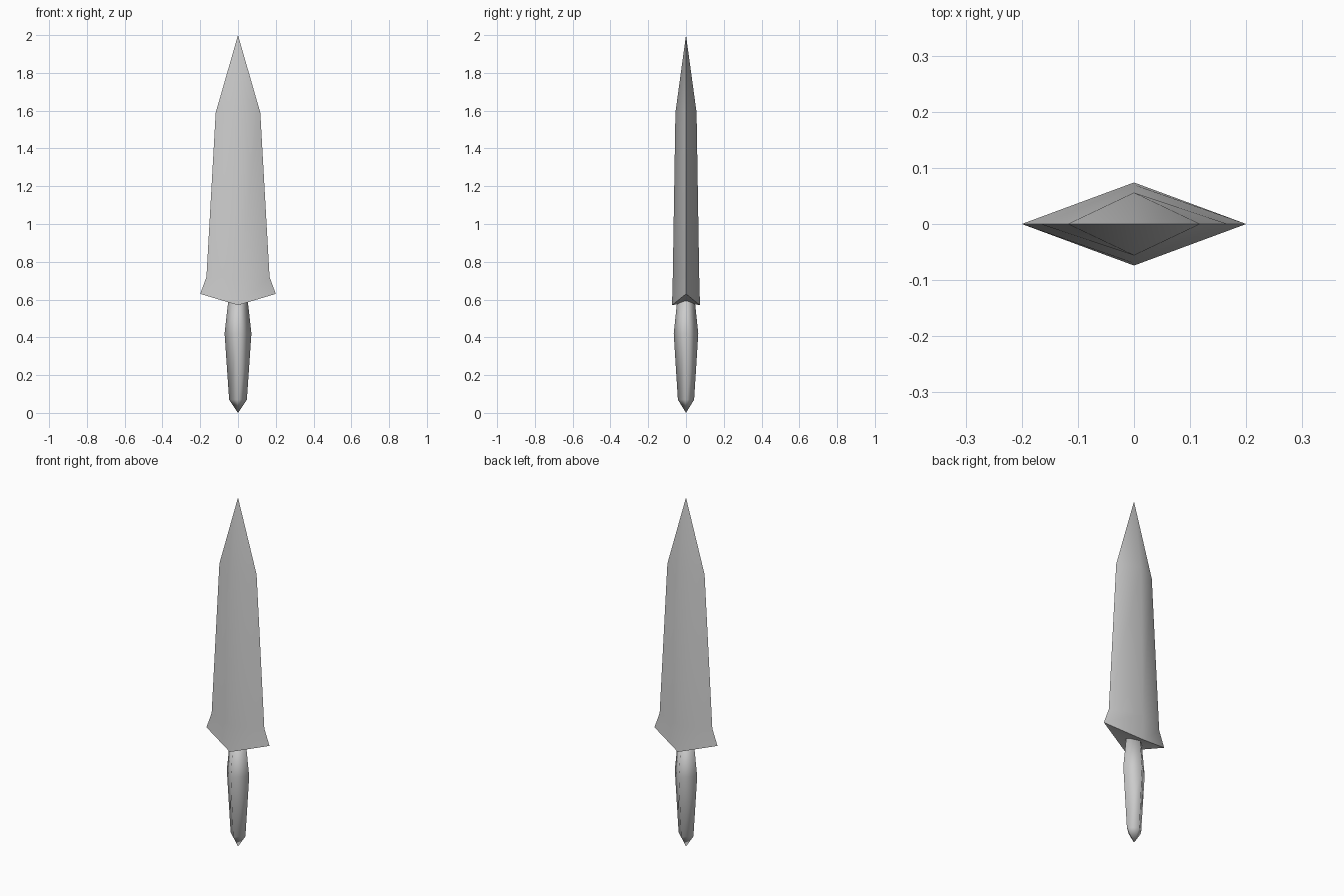
import bpy
import bmesh
import math

cube = bpy.data.objects.get("Cube")
if cube:
    bpy.data.objects.remove(cube, do_unlink=True)

steel = bpy.data.materials.new("grey_steel")
steel.use_nodes = True
GREY = (0.6, 0.6, 0.6, 1.0)
steel.diffuse_color = GREY
steel.node_tree.nodes["Principled BSDF"].inputs["Base Color"].default_value = GREY


def diamond_loft(name, stations, bottom, top, smooth_angle):
    """Loft diamond rings (half width, half depth, side z, ridge z) between two end points."""
    bm = bmesh.new()
    rings = []
    for w, d, side_z, ridge_z in stations:
        corners = ((w, 0, side_z), (0, d, ridge_z), (-w, 0, side_z), (0, -d, ridge_z))
        rings.append([bm.verts.new(c) for c in corners])
    low = bm.verts.new((0, 0, bottom))
    high = bm.verts.new((0, 0, top))
    for i in range(4):
        j = (i + 1) % 4
        for a, b in zip(rings, rings[1:]):
            bm.faces.new((a[i], a[j], b[j], b[i]))
        bm.faces.new((low, rings[0][j], rings[0][i]))
        bm.faces.new((rings[-1][i], rings[-1][j], high))
    bmesh.ops.recalc_face_normals(bm, faces=bm.faces)
    mesh = bpy.data.meshes.new(name)
    bm.to_mesh(mesh)
    bm.free()
    mesh.materials.append(steel)
    obj = bpy.data.objects.new(name, mesh)
    bpy.context.collection.objects.link(obj)
    bpy.ops.object.select_all(action='DESELECT')
    obj.select_set(True)
    bpy.context.view_layer.objects.active = obj
    bpy.ops.object.shade_smooth_by_angle(angle=math.radians(smooth_angle))
    return obj


# Blade with flared shoulders and a V-shaped lower edge
diamond_loft("blade", [
    (0.20, 0.074, 0.63, 0.57),
    (0.167, 0.07, 0.72, 0.72),
    (0.118, 0.056, 1.59, 1.59),
], 0.585, 2.0, 60)

# Swelling four-sided grip with a pointed pommel
diamond_loft("handle", [
    (0.047, 0.043, 0.07, 0.07),
    (0.071, 0.065, 0.42, 0.42),
    (0.052, 0.047, 0.59, 0.59),
], 0.0, 0.6, 100)
